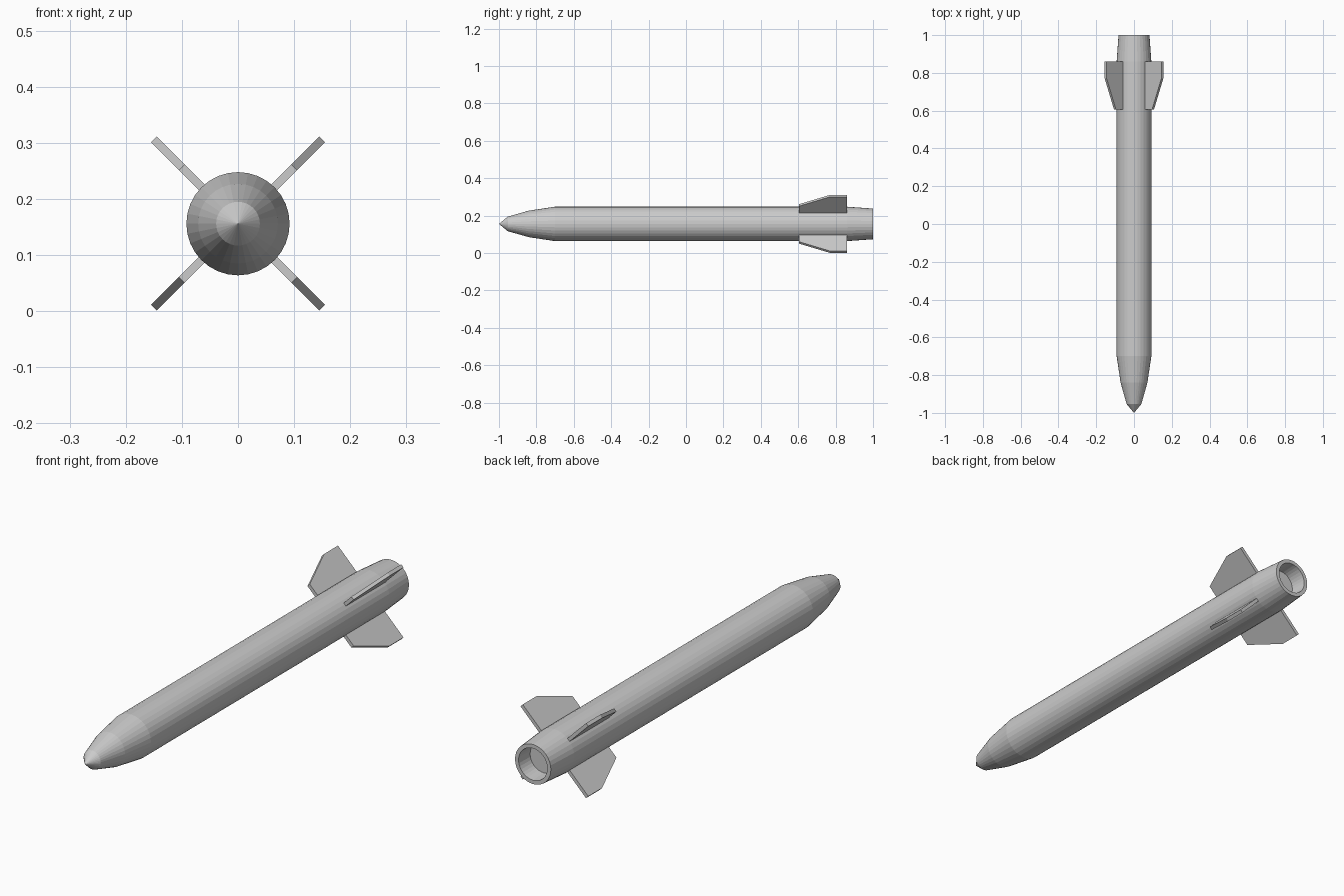
import bpy, bmesh, math
from mathutils import Vector

if "Cube" in bpy.data.objects:
    bpy.data.objects.remove(bpy.data.objects["Cube"])

AXIS_Z = 0.156
SIDES = 32


def make_object(name, bm):
    bmesh.ops.recalc_face_normals(bm, faces=bm.faces)
    mesh = bpy.data.meshes.new(name)
    bm.to_mesh(mesh)
    bm.free()
    obj = bpy.data.objects.new(name, mesh)
    obj.location.z = AXIS_Z
    bpy.context.collection.objects.link(obj)
    return obj


def lathe(name, profile):
    """Spin (radius, y) points around the y axis; ends at radius 0 are closed."""
    bm = bmesh.new()
    verts = [bm.verts.new((r, y, 0)) for r, y in profile]
    edges = [bm.edges.new(pair) for pair in zip(verts, verts[1:])]
    bmesh.ops.spin(bm, geom=verts + edges, cent=(0, 0, 0), axis=(0, 1, 0),
                   angle=math.tau, steps=SIDES)
    bmesh.ops.remove_doubles(bm, verts=bm.verts, dist=1e-5)
    return make_object(name, bm)


def fin(name, angle, thickness=0.0145):
    """Flat tapered plate pointing outward from the body axis."""
    outline = [(0.085, 0.605), (0.142, 0.605), (0.212, 0.77),
               (0.212, 0.86), (0.085, 0.86)]
    out = Vector((math.cos(angle), 0, math.sin(angle)))
    side = Vector((-math.sin(angle), 0, math.cos(angle))) * thickness
    bm = bmesh.new()
    face = bm.faces.new([bm.verts.new(out * r + Vector((0, y, 0)) - side / 2)
                         for r, y in outline])
    ext = bmesh.ops.extrude_face_region(bm, geom=[face], use_keep_orig=True)
    moved = [v for v in ext["geom"] if isinstance(v, bmesh.types.BMVert)]
    bmesh.ops.translate(bm, verts=moved, vec=side)
    return make_object(name, bm)


# Body with faceted nose, tapered tail and recessed exhaust
lathe("body", [(0, -1), (0.039, -0.953), (0.071, -0.84), (0.092, -0.70),
               (0.092, 0.86), (0.082, 1.0), (0.066, 1.0), (0.062, 0.93),
               (0, 0.93)])

# Four tail fins in an X arrangement
for i, label in enumerate(("upper_right", "upper_left", "lower_left", "lower_right")):
    fin("fin_" + label, math.radians(45 + 90 * i))
